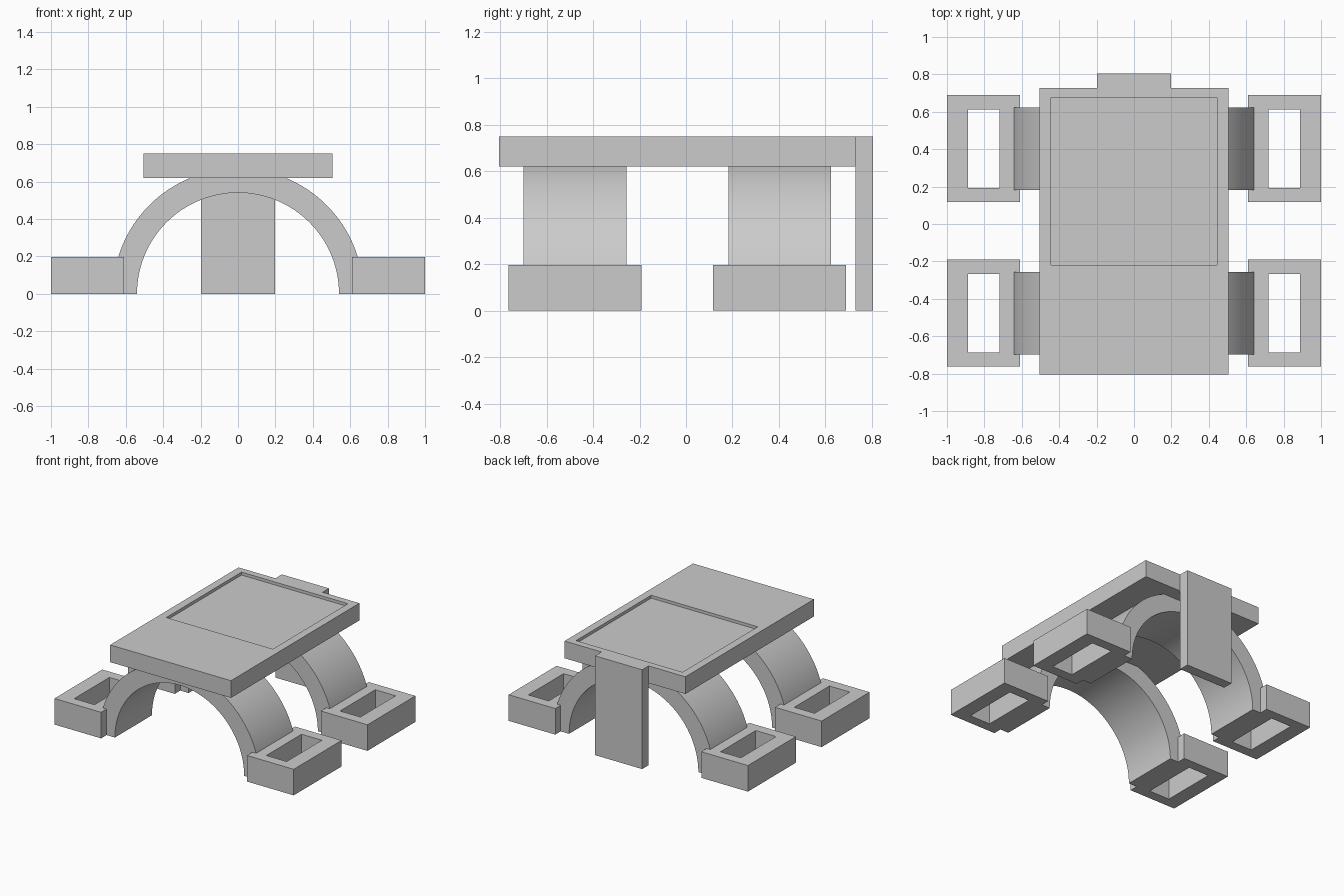
import bpy
import bmesh
import math

cube = bpy.data.objects.get("Cube")
if cube:
    bpy.data.objects.remove(cube, do_unlink=True)

grey = bpy.data.materials.new("plain grey")
grey.use_nodes = True
grey.diffuse_color = (0.6, 0.6, 0.6, 1)
grey.node_tree.nodes["Principled BSDF"].inputs["Base Color"].default_value = (0.6, 0.6, 0.6, 1)


def finish(name, bm):
    bmesh.ops.recalc_face_normals(bm, faces=bm.faces)
    mesh = bpy.data.meshes.new(name)
    bm.to_mesh(mesh)
    bm.free()
    mesh.materials.append(grey)
    obj = bpy.data.objects.new(name, mesh)
    bpy.context.collection.objects.link(obj)
    return obj


def loop(bm, rect, z):
    x0, x1, y0, y1 = rect
    return [bm.verts.new((x, y, z)) for x, y in ((x0, y0), (x1, y0), (x1, y1), (x0, y1))]


def skin(bm, loops):
    """Join successive four-corner loops with quads."""
    for a, b in zip(loops, loops[1:]):
        for i in range(4):
            j = (i + 1) % 4
            bm.faces.new((a[i], a[j], b[j], b[i]))


def solid(name, sections):
    """Closed block from (rect, z) sections."""
    bm = bmesh.new()
    loops = [loop(bm, r, z) for r, z in sections]
    skin(bm, loops)
    bm.faces.new(loops[0])
    bm.faces.new(loops[-1])
    return finish(name, bm)


def tube(name, outer, inner, z0, z1):
    """Block with a rectangular hole right through it."""
    bm = bmesh.new()
    loops = [loop(bm, r, z) for r, z in ((outer, z0), (outer, z1), (inner, z1), (inner, z0))]
    skin(bm, loops + loops[:1])
    return finish(name, bm)


def arch(name, inner, outer, y0, y1, steps=64):
    """Half-ring standing on the ground, extruded along y."""
    bm = bmesh.new()
    loops = []
    for i in range(steps + 1):
        a = math.pi * i / steps
        c, s = math.cos(a), math.sin(a)
        loops.append([bm.verts.new((r * c, y, r * s))
                      for r, y in ((inner, y0), (outer, y0), (outer, y1), (inner, y1))])
    skin(bm, loops)
    bm.faces.new(loops[0])
    bm.faces.new(loops[-1])
    obj = finish(name, bm)
    bpy.ops.object.select_all(action="DESELECT")
    obj.select_set(True)
    bpy.context.view_layer.objects.active = obj
    bpy.ops.object.shade_smooth_by_angle(angle=math.radians(30))


# Top plate with a shallow recess
plate = (-0.505, 0.505, -0.805, 0.728)
recess = (-0.445, 0.445, -0.22, 0.677)
solid("top_plate", [(plate, 0.62), (plate, 0.75), (recess, 0.75), (recess, 0.728)])

# Upright panel at the back
panel = (-0.197, 0.197, 0.728, 0.805)
solid("back_panel", [(panel, 0), (panel, 0.75)])

# Arched supports, each with a hollow foot on either side
for end, y in (("front", -0.477), ("back", 0.403)):
    arch(end + "_arch", 0.54, 0.67, y - 0.221, y + 0.221)
    for side, sx in (("left", 1), ("right", -1)):
        xo = sorted((sx * 0.61, sx * 1.0))
        xi = sorted((sx * 0.718, sx * 0.888))
        tube(f"{end}_{side}_foot", (*xo, y - 0.286, y + 0.286),
             (*xi, y - 0.21, y + 0.21), 0, 0.197)
